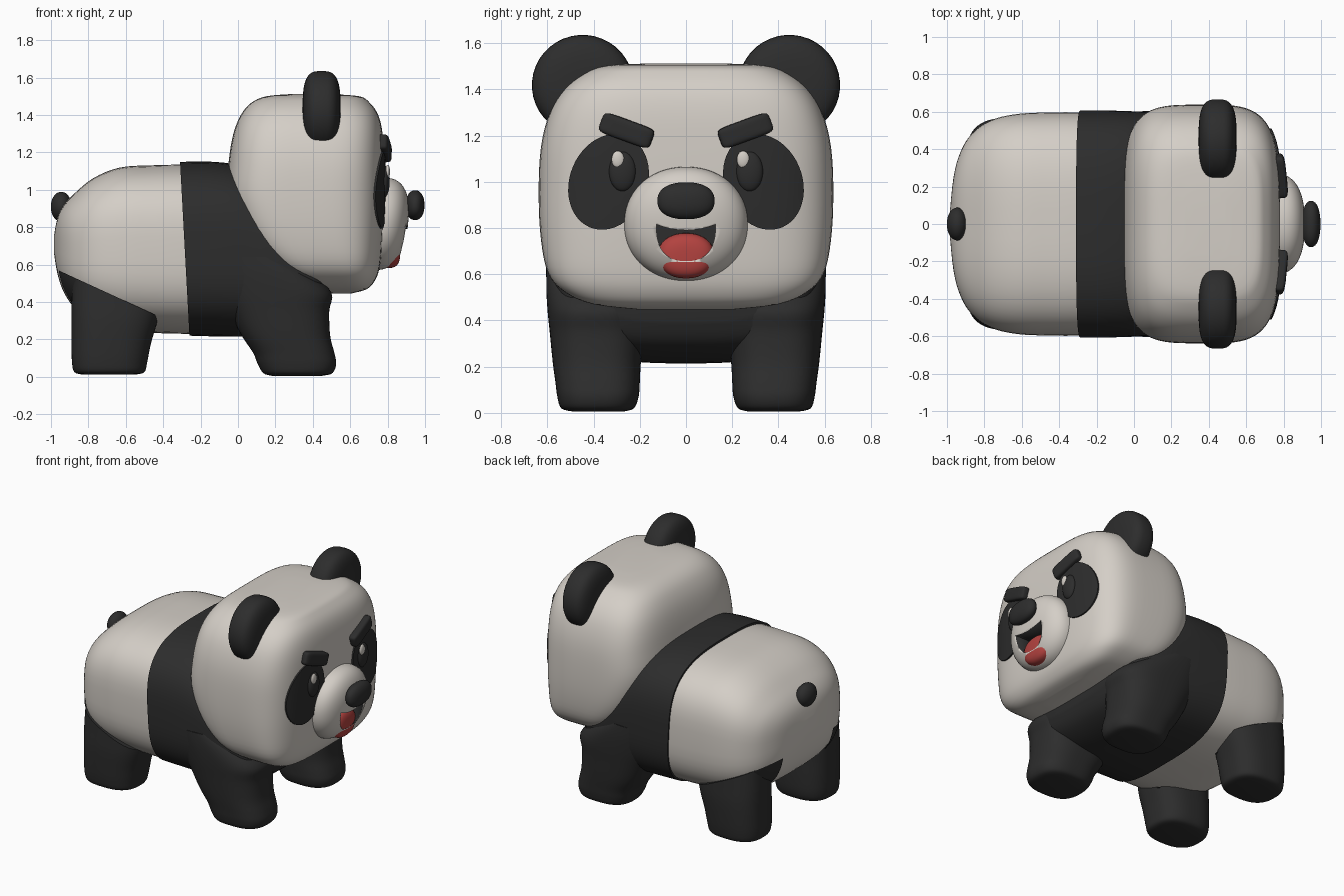
import bpy, bmesh, math
from mathutils import Vector, Matrix
from mathutils.bvhtree import BVHTree

if "Cube" in bpy.data.objects:
    bpy.data.objects.remove(bpy.data.objects["Cube"])


def material(name, rgb):
    m = bpy.data.materials.new(name)
    m.diffuse_color = (*rgb, 1)
    m.use_nodes = True
    m.node_tree.nodes["Principled BSDF"].inputs["Base Color"].default_value = m.diffuse_color
    return m


WHITE = material("warm white", (0.66, 0.62, 0.57))
BLACK = material("soft black", (0.026, 0.026, 0.026))
RED = material("tongue red", (0.45, 0.055, 0.05))


def finish(name, bm, mat, mirror=False):
    """Turn a bmesh into a smooth shaded object, optionally mirrored over y."""
    bmesh.ops.recalc_face_normals(bm, faces=bm.faces)
    me = bpy.data.meshes.new(name)
    bm.to_mesh(me)
    bm.free()
    me.materials.append(mat)
    ob = bpy.data.objects.new(name, me)
    bpy.context.collection.objects.link(ob)
    if mirror:
        mod = ob.modifiers.new("mirror", 'MIRROR')
        mod.use_axis = (False, True, False)
        mod.use_mirror_merge = False
    bpy.ops.object.select_all(action='DESELECT')
    ob.select_set(True)
    bpy.context.view_layer.objects.active = ob
    bpy.ops.object.shade_smooth_by_angle(angle=math.radians(45))
    return ob


def smooth_sections(secs, steps=4):
    """Catmull-Rom interpolation between cross-sections."""
    out = []
    for i in range(len(secs) - 1):
        p = [secs[max(0, min(len(secs) - 1, i + k))] for k in (-1, 0, 1, 2)]
        for s in range(steps):
            t = s / steps
            out.append([0.5 * (2 * b + (c - a) * t + (2 * a - 5 * b + 4 * c - d) * t * t
                               + (3 * b - a - 3 * c + d) * t ** 3) for a, b, c, d in zip(*p)])
    return out + [list(secs[-1])]


def loft(secs, axis, n=4.0, seg=64):
    """Sections (t, a0, a1, b0, b1) as superellipse rings along x or z."""
    bm = bmesh.new()
    rings = []
    for t, a0, a1, b0, b1 in secs:
        ring = []
        for k in range(seg):
            w = 2 * math.pi * (k + 0.5) / seg
            c, s = math.cos(w), math.sin(w)
            a = (a0 + a1) / 2 + (a1 - a0) / 2 * math.copysign(abs(c) ** (2 / n), c)
            b = (b0 + b1) / 2 + (b1 - b0) / 2 * math.copysign(abs(s) ** (2 / n), s)
            ring.append(bm.verts.new((a, b, t) if axis == 'Z' else (t, a, b)))
        rings.append(ring)
    for r, q in zip(rings, rings[1:]):
        for k in range(seg):
            j = (k + 1) % seg
            bm.faces.new((r[k], r[j], q[j], q[k]))
    bm.faces.new(rings[0])
    bm.faces.new(rings[-1])
    return bm


def blob(centre, radii, prof=2.0, ring=2.0, rot=None, steps=20, seg=40):
    """Super-ellipsoid; prof rounds it along x, ring rounds it in the yz plane."""
    secs = []
    for i in range(steps + 1):
        w = math.pi * (0.03 + 0.94 * i / steps)
        c, s = -math.cos(w), math.sin(w)
        u, v = math.copysign(abs(c) ** (2 / prof), c), s ** (2 / prof)
        secs.append((u * radii[0], -v * radii[1], v * radii[1], -v * radii[2], v * radii[2]))
    bm = loft(secs, 'X', ring, seg)
    if rot:
        bm.transform(rot)
    bm.transform(Matrix.Translation(centre))
    return bm


def cut(bm, co, no, fill=False):
    """Remove everything on the side the normal points to."""
    bmesh.ops.bisect_plane(bm, geom=bm.verts[:] + bm.edges[:] + bm.faces[:],
                           plane_co=co, plane_no=no, clear_outer=True)
    if fill:
        bmesh.ops.holes_fill(bm, edges=[e for e in bm.edges if e.is_boundary], sides=0)


# body: lofted from the rump forward
body_secs = smooth_sections([(x, -w, w, z0, z1) for x, z0, z1, w in (
    (-.985, .67, .75, .06), (-.965, .55, .85, .25), (-.93, .45, .92, .38),
    (-.87, .365, .985, .48), (-.77, .295, 1.065, .553), (-.63, .25, 1.12, .588),
    (-.45, .235, 1.132, .597), (-.28, .23, 1.135, .597), (-.1, .23, 1.13, .59))])
finish("body", loft(body_secs, 'X', 3.1), WHITE)

# black chest band, running under the head
chest = loft(smooth_sections([(x, -w, w, z0, z1) for x, z0, z1, w in (
    (-.285, .22, 1.15, .607), (-.1, .215, 1.15, .606), (.05, .215, 1.12, .6),
    (.2, .22, 1.0, .59), (.33, .25, .85, .56), (.43, .31, .75, .5), (.48, .4, .65, .35))]), 'X', 3.1)
for v in chest.verts:
    v.co.x -= 0.054 * (v.co.z - 0.69)
finish("chest_band", chest, BLACK)

# head: lofted upward, its lower back slants forward
head = finish("head", loft(smooth_sections([(z, x0, x1, -w, w) for z, x0, x1, w in (
    (.447, .5, .61, .2), (.47, .40, .69, .40), (.52, .28, .735, .52), (.6, .14, .76, .595),
    (.75, .01, .773, .628), (.95, -.06, .78, .638), (1.15, -.05, .78, .628),
    (1.3, -.025, .773, .59), (1.4, .015, .75, .53), (1.465, .07, .705, .45),
    (1.5, .15, .65, .36), (1.512, .28, .5, .18))]), 'Z', 3.9, 80), WHITE)

# front legs
finish("front_leg", loft(smooth_sections([
    (.006, .18, .45, .27, .49), (.02, .135, .505, .225, .54), (.07, .105, .525, .205, .557),
    (.13, .08, .515, .2, .565), (.22, .02, .493, .195, .577), (.35, -.05, .488, .18, .59),
    (.45, -.11, .5, .17, .6), (.55, -.13, .40, .17, .605), (.64, -.13, .26, .2, .603)]),
    'Z', 2.7), BLACK, mirror=True)

# rear legs: a column plus a thin thigh patch following the body, cut by one sloped plane
slope_co, slope_no = (-.66, 0, .432), (.459, 0, 1)
leg = loft(smooth_sections([
    (.012, -.83, -.55, .27, .49), (.026, -.875, -.5, .225, .54), (.08, -.888, -.485, .205, .555),
    (.18, -.89, -.465, .2, .563), (.3, -.89, -.43, .2, .568), (.4, -.89, -.41, .2, .564),
    (.52, -.885, -.4, .2, .558), (.65, -.88, -.4, .2, .55)]), 'Z', 2.6)
cut(leg, slope_co, slope_no, fill=True)
finish("rear_leg", leg, BLACK, mirror=True)
thigh = loft(body_secs, 'X', 3.1)
bmesh.ops.recalc_face_normals(thigh, faces=thigh.faces)
thigh.normal_update()
for v, n in [(v, v.normal.copy()) for v in thigh.verts]:
    v.co += n * 0.006
cut(thigh, slope_co, slope_no)
cut(thigh, (0, .28, 0), (0, -1, 0))
cut(thigh, (-.45, 0, 0), (1, 0, 0))
finish("thigh_patch", thigh, BLACK, mirror=True)

# ears and tail
finish("ear", blob((.447, .447, 1.418), (.102, .22, .218), 3.2, 2), BLACK, mirror=True)
finish("tail", blob((-.945, 0, .91), (.056, .088, .08)), BLACK)

# muzzle with a carved mouth
muzzle_bm = blob((.755, 0, .818), (.155, .268, .247), 2.5, 2.1, steps=28, seg=64)
for v in muzzle_bm.verts:
    v.co.x += 0.1 * (v.co.z - 0.82)
muzzle = finish("muzzle", muzzle_bm, WHITE)
bm = bmesh.new()
outline = [(.128 * math.copysign(abs(math.cos(a)) ** .8, math.cos(a)),
            .815 - .158 * math.sin(a) ** .8)
           for a in (math.pi * i / 24 for i in range(25))]
outline += [(y, .79 + .025 * (y / .128) ** 2) for y in (-.096, -.064, -.032, 0, .032, .064, .096)]
base = bm.faces.new([bm.verts.new((.79, y, z)) for y, z in outline])
ext = bmesh.ops.extrude_face_region(bm, geom=[base])
bmesh.ops.translate(bm, vec=(.25, 0, 0),
                    verts=[g for g in ext["geom"] if isinstance(g, bmesh.types.BMVert)])
cutter = finish("mouth_cutter", bm, BLACK)
cutter.hide_render = True
mod = muzzle.modifiers.new("mouth", 'BOOLEAN')
mod.operation, mod.solver, mod.object = 'DIFFERENCE', 'EXACT', cutter
mod.material_mode = 'TRANSFER'
bpy.context.view_layer.objects.active = muzzle
bpy.ops.object.modifier_apply(modifier=mod.name)
bpy.data.objects.remove(cutter)
bpy.ops.object.shade_smooth_by_angle(angle=math.radians(35))
finish("tongue", blob((.80, 0, .68), (.068, .122, .098), 3, 2.2), RED)
finish("nose", blob((.947, 0, .918), (.05, .124, .08), 2.2, 2.3), BLACK)

# eye patches: tilted ovals laid on the head surface
tree = BVHTree.FromPolygons([v.co for v in head.data.vertices],
                            [p.vertices[:] for p in head.data.polygons])


def face_x(y, z):
    hit = tree.ray_cast(Vector((2, y, z)), Vector((-1, 0, 0)))[0]
    return hit.x if hit else 0.75


bm = bmesh.new()
tilt, prev = math.radians(22), None
for k in range(1, 11):
    r, off = min(k, 9) / 9, (.01 if k < 10 else -.02)
    ring = []
    for i in range(48):
        a = 2 * math.pi * i / 48
        p, q = .168 * r * math.cos(a), .213 * r * math.sin(a)
        y = .335 + p * math.cos(tilt) - q * math.sin(tilt)
        z = 1.0 + p * math.sin(tilt) + q * math.cos(tilt)
        ring.append(bm.verts.new((face_x(y, z) + off, y, z)))
    if prev:
        for i in range(48):
            j = (i + 1) % 48
            bm.faces.new((prev[i], prev[j], ring[j], ring[i]))
    else:
        bm.faces.new(ring)
    prev = ring
finish("eye_patch", bm, BLACK, mirror=True)

# eyes, highlights (both shifted the same way) and brows
eye_x = face_x(.275, 1.045) + .006
finish("eye", blob((eye_x, .275, 1.045), (.028, .058, .086)), BLACK, mirror=True)
for side, y in (("left", .247), ("right", -.295)):
    finish(side + "_eye_highlight", blob((eye_x + .018, y, 1.097), (.012, .027, .037)), WHITE)
brow_rot = Matrix.Rotation(math.radians(6), 4, 'Z') @ Matrix.Rotation(math.radians(20), 4, 'X')
finish("brow", blob((.783, .257, 1.222), (.033, .118, .046), 4, 6, brow_rot), BLACK, mirror=True)
